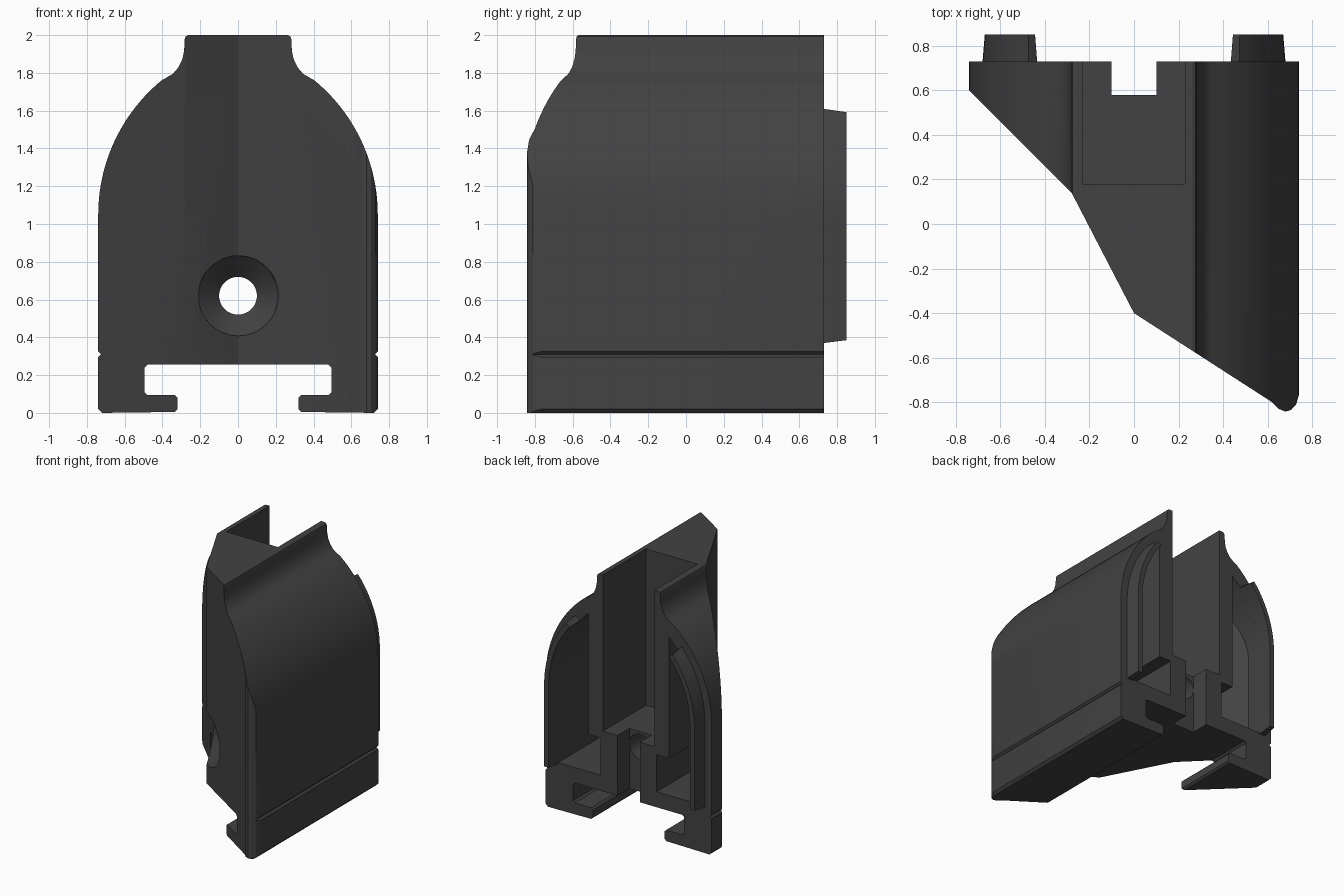
import bpy, bmesh, math

if "Cube" in bpy.data.objects:
    bpy.data.objects.remove(bpy.data.objects["Cube"])

dark = bpy.data.materials.new("dark_plastic")
dark.diffuse_color = (0.055, 0.055, 0.055, 1)
dark.use_nodes = True
dark.node_tree.nodes["Principled BSDF"].inputs["Base Color"].default_value = dark.diffuse_color
CX, CZ = -0.18, 1.05          # centre of the shoulder arc (right half)


def finish(name, bm):
    bmesh.ops.recalc_face_normals(bm, faces=bm.faces)
    me = bpy.data.meshes.new(name)
    bm.to_mesh(me)
    bm.free()
    ob = bpy.data.objects.new(name, me)
    bpy.context.collection.objects.link(ob)
    me.materials.append(dark)
    return ob


def loft(name, rings):
    """Closed solid through rings that all have the same point count."""
    bm = bmesh.new()
    vs = [[bm.verts.new(p) for p in r] for r in rings]
    n = len(vs[0])
    for a, b in zip(vs, vs[1:]):
        for i in range(n):
            j = (i + 1) % n
            bm.faces.new((a[i], a[j], b[j], b[i]))
    bm.faces.new(vs[0])
    bm.faces.new(vs[-1])
    return finish(name, bm)


def prism(name, pts, front, back):
    """Extrude an x-z outline along y; front gives y as a function of x."""
    return loft(name, [[(x, front(x), z) for x, z in pts],
                       [(x, back, z) for x, z in pts]])


def box(name, x0, x1, y0, y1, z0, z1):
    return prism(name, [(x0, z0), (x1, z0), (x1, z1), (x0, z1)], lambda x: y0, y1)


def boolean(target, cutter, op='DIFFERENCE'):
    m = target.modifiers.new(cutter.name, 'BOOLEAN')
    m.object, m.operation, m.solver = cutter, op, 'EXACT'
    bpy.context.view_layer.objects.active = target
    bpy.ops.object.modifier_apply(modifier=m.name)
    bpy.data.objects.remove(cutter)


def arc(r, a0, a1, n=16):
    return [(CX + r * math.cos(math.radians(a0 + (a1 - a0) * i / n)),
             CZ + r * math.sin(math.radians(a0 + (a1 - a0) * i / n))) for i in range(n + 1)]


# front outline with rail slot, side groove, shoulder and neck
half = [(0.48, 0.255), (0.495, 0.24), (0.495, 0.11), (0.48, 0.095), (0.335, 0.095),
        (0.32, 0.08), (0.32, 0.02), (0.335, 0.005), (0.72, 0.0), (0.74, 0.02),
        (0.74, 0.295), (0.725, 0.31), (0.74, 0.325)]
half += arc(0.92, 0, 50.5, 20)
half += [(0.345, 1.795), (0.315, 1.83), (0.294, 1.875), (0.285, 1.92),
         (0.283, 1.975), (0.277, 1.993), (0.262, 2.0)]
outline = half + [(-x, z) for x, z in reversed(half)]
body = prism("connector_body", outline, lambda x: -1.2, 0.73)

# faceted plan shape
plan = [(-0.9, 0.9), (-0.9, 0.76), (-0.28, 0.14), (0, -0.40), (0.62, -0.80), (0.65, -0.83),
        (0.68, -0.842), (0.705, -0.835), (0.728, -0.81), (0.738, -0.775), (0.76, -0.7), (0.9, 0.9)]
boolean(body, loft("plan_cutter", [[(x, y, z) for x, y in plan] for z in (-0.5, 2.5)]), 'INTERSECT')

# hollow side chambers following the shoulder arc
end = math.degrees(math.acos((0.36 - CX) / 0.81))
chamber = [(0.25, 0.38), (0.63, 0.38)] + arc(0.81, 0, end) + [(0.36, 0.68), (0.25, 0.68)]
boolean(body, prism("right_chamber", chamber, lambda x: -0.29 - 0.645 * x, 1))
boolean(body, prism("left_chamber", [(-x, z) for x, z in chamber], lambda x: -0.03 - x, 1))

# open top channel, rear notch
boolean(body, box("channel", -0.23, 0.23, 0.18, 1, 0.74, 2.3))
boolean(body, box("notch", -0.10, 0.10, 0.58, 1, 0.2, 0.9))

# countersunk screw hole
rings = [[(r * math.cos(t * math.tau / 48), y, 0.62 + r * math.sin(t * math.tau / 48))
          for t in range(48)]
         for y, r in ((-1, 0.215), (0, 0.21), (0.11, 0.10), (0.65, 0.10))]
boolean(body, loft("screw_hole", rings))
parts = [body]

# tapered locating ridges on the rear face
for side, s in (("right", 1), ("left", -1)):
    def ridge(outer, bottom, top, y):
        pts = [(0.63, bottom), (CX + outer, bottom)] + arc(outer, 0, top) + arc(0.81, top, 0)
        return [(s * x, y, z) for x, z in pts]
    parts.append(loft(side + "_locating_ridge",
                      [ridge(0.86, 0.37, 40.6, 0.73), ridge(0.85, 0.385, 39.6, 0.85)]))

for ob in parts:
    bpy.ops.object.select_all(action='DESELECT')
    ob.select_set(True)
    bpy.context.view_layer.objects.active = ob
    bpy.ops.object.shade_smooth_by_angle(angle=math.radians(25))
